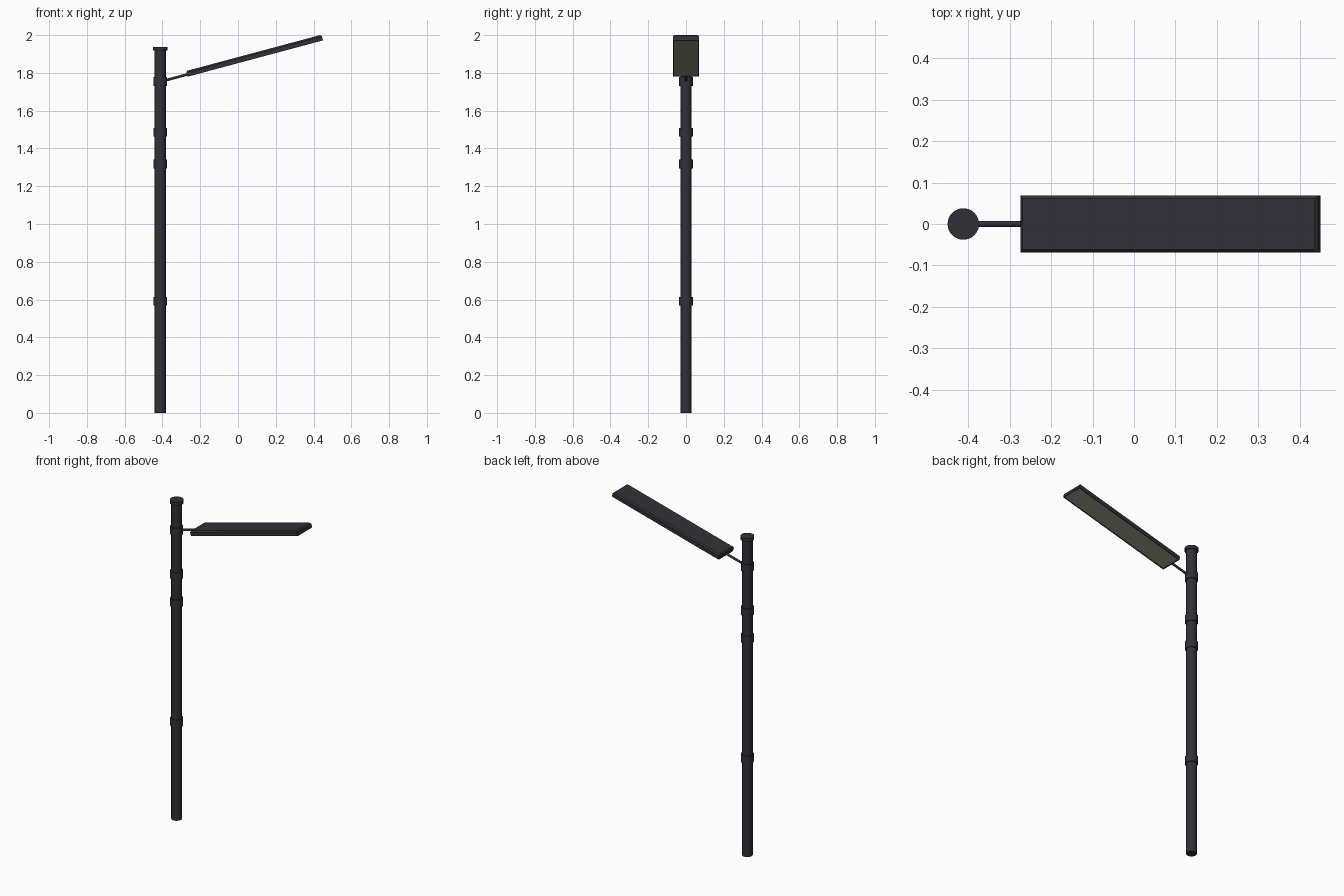
import bpy, bmesh, math
from mathutils import Vector, Matrix

if "Cube" in bpy.data.objects:
    bpy.data.objects.remove(bpy.data.objects["Cube"])

def material(name, rgb):
    m = bpy.data.materials.new(name)
    m.diffuse_color = (*rgb, 1)
    m.use_nodes = True
    m.node_tree.nodes["Principled BSDF"].inputs["Base Color"].default_value = m.diffuse_color
    return m

DARK = material("charcoal metal", (0.031, 0.030, 0.040))
LENS = material("olive lens", (0.31, 0.31, 0.22))
PX = -0.412                      # pole axis
TILT = math.radians(15)

def finish(bm, name, mats, smooth=False):
    bmesh.ops.recalc_face_normals(bm, faces=bm.faces)
    me = bpy.data.meshes.new(name)
    bm.to_mesh(me)
    bm.free()
    ob = bpy.data.objects.new(name, me)
    bpy.context.collection.objects.link(ob)
    for m in mats:
        me.materials.append(m)
    if smooth:
        bpy.ops.object.select_all(action='DESELECT')
        ob.select_set(True)
        bpy.context.view_layer.objects.active = ob
        bpy.ops.object.shade_smooth_by_angle(angle=math.radians(30))
    return ob

def rod(name, a, b, r, sides=32):
    a, b = Vector(a), Vector(b)
    d = b - a
    mat = Matrix.Translation((a + b) / 2) @ d.to_track_quat('Z', 'Y').to_matrix().to_4x4()
    bm = bmesh.new()
    bmesh.ops.create_cone(bm, cap_ends=True, segments=sides, radius1=r, radius2=r,
                          depth=d.length, matrix=mat)
    return finish(bm, name, [DARK], True)

# pole, cap and clamp collars
rod("pole", (PX, 0, 0), (PX, 0, 1.93), 0.03)
rod("pole_cap", (PX, 0, 1.918), (PX, 0, 1.938), 0.038)
for i, z in enumerate((0.591, 1.318, 1.486, 1.754)):
    rod(f"collar_{i + 1}", (PX, 0, z - 0.023), (PX, 0, z + 0.023), 0.036)

# support arm
rod("arm", (PX, 0, 1.753), (-0.26, 0, 1.794), 0.007, 16)

# lamp head: chamfered top, slightly recessed lens underneath
L, W, H, WALL, CH = 0.743, 0.138, 0.031, 0.023, 0.007
bm = bmesh.new()
rings = []
for z, inset in ((0, 0), (WALL, 0), (H, CH)):
    x0, x1, y = -L + inset, -inset, W / 2 - inset
    rings.append([bm.verts.new(p) for p in
                  ((x0, -y, z), (x1, -y, z), (x1, y, z), (x0, y, z))])
for lo, hi in zip(rings, rings[1:]):
    for i in range(4):
        j = (i + 1) % 4
        bm.faces.new((lo[i], lo[j], hi[j], hi[i]))
bm.faces.new(rings[-1])
lens = bm.faces.new(rings[0][::-1])
bmesh.ops.recalc_face_normals(bm, faces=bm.faces)
bmesh.ops.inset_region(bm, faces=[lens], thickness=0.007)
bmesh.ops.inset_region(bm, faces=[lens], thickness=0.001, depth=-0.002)
lens.material_index = 1
lamp = finish(bm, "lamp_head", [DARK, LENS])
lamp.matrix_world = Matrix.Translation((0.45, 0, 1.972)) @ Matrix.Rotation(-TILT, 4, 'Y')
